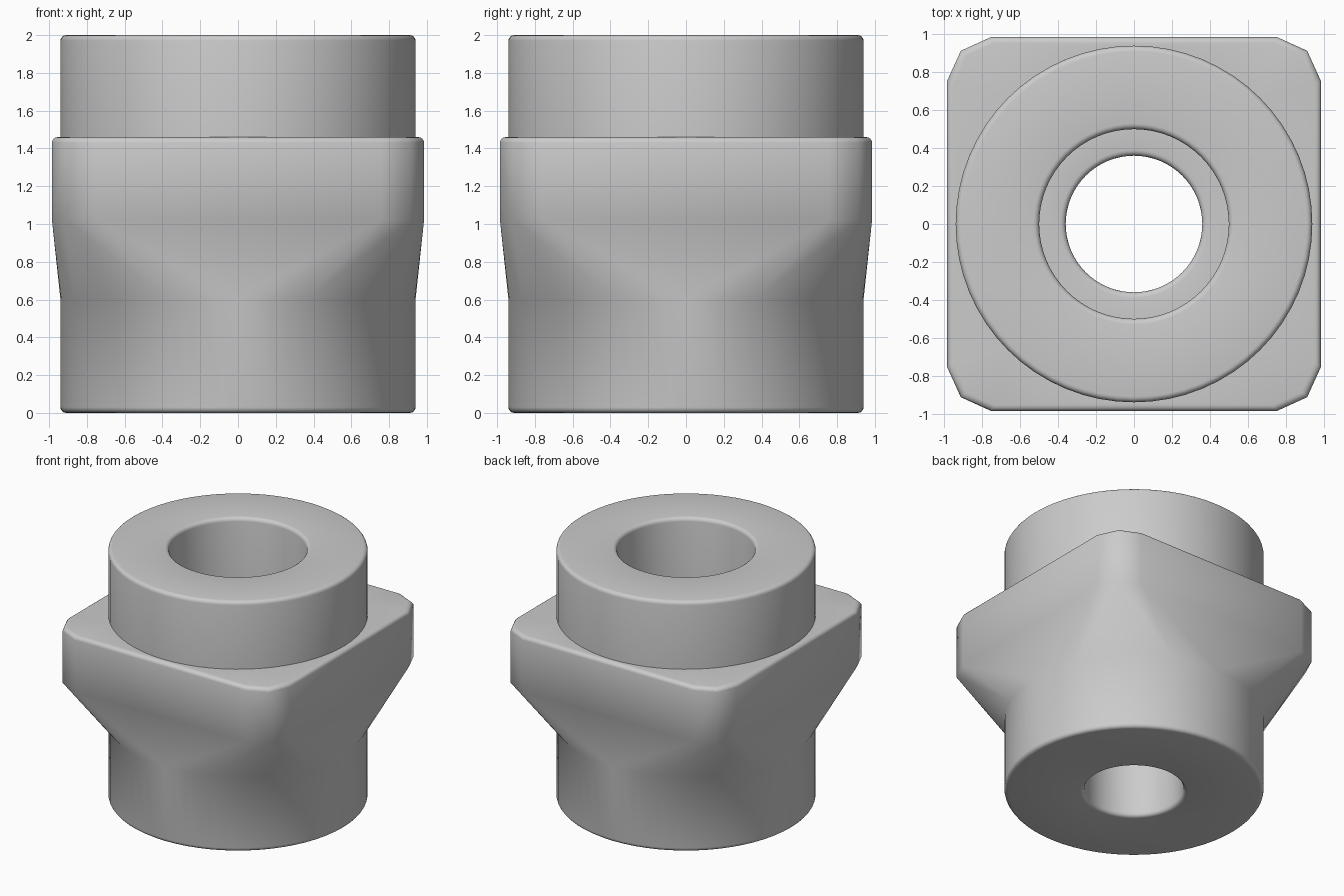
import bpy, bmesh
from math import sin, cos, pi
from mathutils import Vector

if "Cube" in bpy.data.objects:
    bpy.data.objects.remove(bpy.data.objects["Cube"])

SEG = 64
R = 0.03          # edge rounding


def rounded(points, r=R, steps=4):
    """Round the inner corners of an open (radius, z) profile."""
    pts = [Vector(p) for p in points]
    out = [pts[0]]
    for a, b, c in zip(pts, pts[1:], pts[2:]):
        u, v = (a - b).normalized(), (c - b).normalized()
        centre = b + (u + v) * r
        for i in range(steps + 1):
            t = i / steps * pi / 2
            out.append(centre - v * r * cos(t) - u * r * sin(t))
    out.append(pts[-1])
    return out


def circle(r, z):
    return [(r * cos(2 * pi * i / SEG), r * sin(2 * pi * i / SEG), z) for i in range(SEG)]


def square(h, z):
    """Square outline with two-segment corners, half width h."""
    pts = []
    k = h / 0.985
    for q in range(4):
        c, s = round(cos(q * pi / 2)), round(sin(q * pi / 2))
        for x, y in ((0.985, 0.755), (0.913, 0.913), (0.755, 0.985)):
            pts.append((k * (x * c - y * s), k * (x * s + y * c), z))
    return pts


bm = bmesh.new()

# flared square flange: hull of round neck and square block
coords = circle(0.94, 0.6) + square(0.985, 1.02)
for i in range(5):
    t = i / 4 * pi / 2
    coords += square(0.985 - R * (1 - cos(t)), 1.46 - R * (1 - sin(t)))
verts = [bm.verts.new(p) for p in coords]
bmesh.ops.convex_hull(bm, input=verts)
bm.normal_update()
caps = [f for f in bm.faces if abs(f.normal.z) > 0.995]
bmesh.ops.delete(bm, geom=caps, context='FACES')

# round body: lower wall, stepped bore and upper collar
profile = ([Vector((0.94, 0.6))]
           + rounded([(0.94, 0.6), (0.94, 0), (0.36, 0), (0.36, 1.0)])[1:-1]
           + rounded([(0.36, 0.8), (0.36, 1.0), (0.5, 1.0)])[1:-1]
           + [Vector((0.5, 1.0))]
           + rounded([(0.5, 1.0), (0.5, 2), (0.94, 2), (0.94, 1.46)])[1:])
rings = [[bm.verts.new(p) for p in circle(r, z)] for r, z in profile]
for a, b in zip(rings, rings[1:]):
    for i in range(SEG):
        j = (i + 1) % SEG
        bm.faces.new((a[i], a[j], b[j], b[i]))
bmesh.ops.remove_doubles(bm, verts=bm.verts[:], dist=0.0005)
loose = [v for v in bm.verts if not v.link_faces]
bmesh.ops.delete(bm, geom=loose, context='VERTS')

# flange top between square edge and collar
rim = [e for e in bm.edges if e.is_boundary]
bmesh.ops.triangle_fill(bm, edges=rim, use_beauty=True)
bmesh.ops.recalc_face_normals(bm, faces=bm.faces[:])

mesh = bpy.data.meshes.new("fitting_body")
bm.to_mesh(mesh)
bm.free()
body = bpy.data.objects.new("fitting_body", mesh)
bpy.context.collection.objects.link(body)
bpy.context.view_layer.objects.active = body
body.select_set(True)
bpy.ops.object.shade_smooth_by_angle(angle=0.72)
